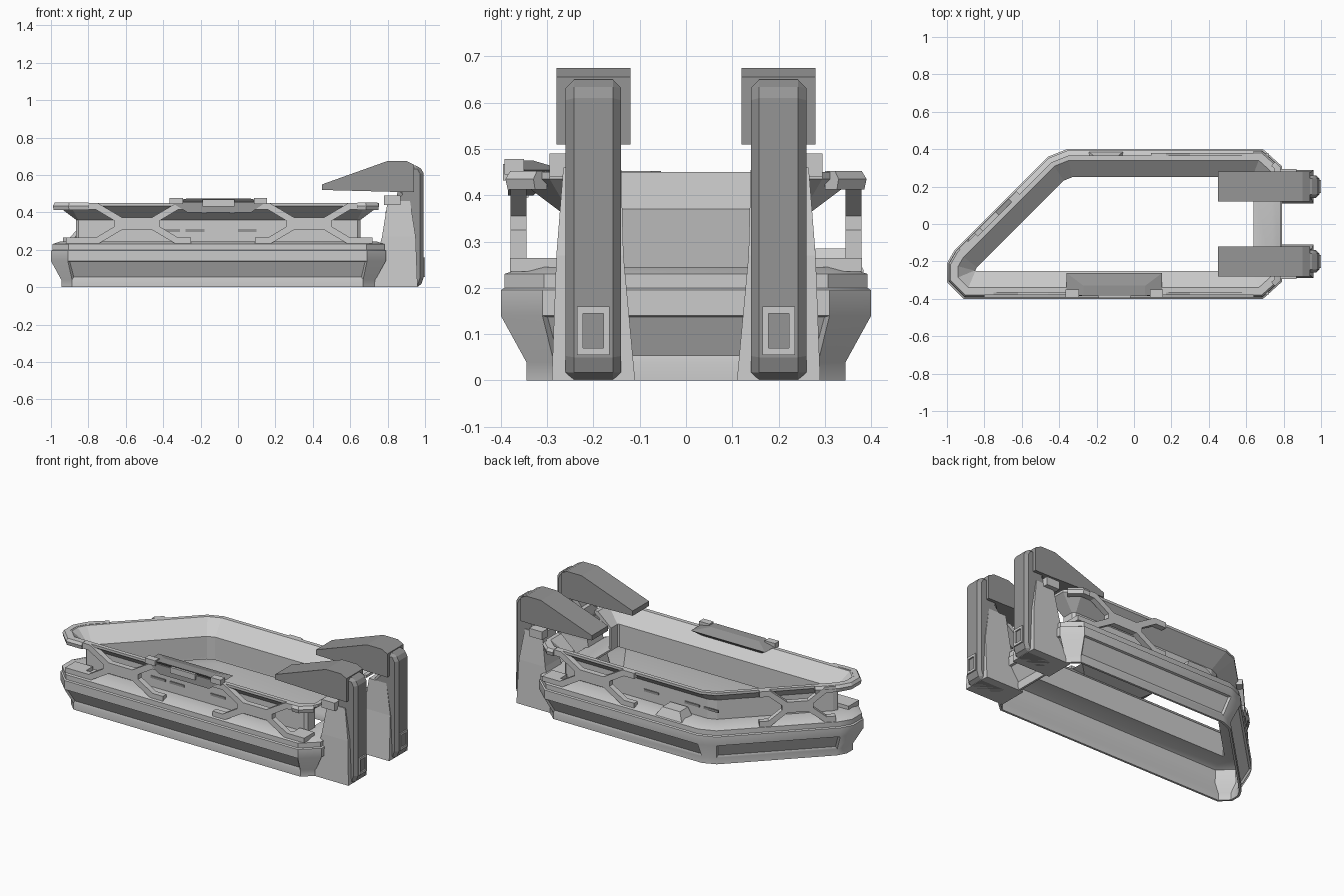
import bpy, bmesh
from mathutils import Vector, Matrix

if "Cube" in bpy.data.objects:
    bpy.data.objects.remove(bpy.data.objects["Cube"])

# Plan outline (counter-clockwise, outer edge)
RING = [(0.69, -0.40), (0.79, -0.31), (0.79, 0.31), (0.69, 0.40), (-0.36, 0.40),
        (-0.46, 0.36), (-0.96, -0.14), (-1.0, -0.21), (-1.0, -0.31), (-0.91, -0.40)]
OPEN = [(0.79, 0.18)] + RING[2:] + RING[:2] + [(0.79, -0.18)]


def grey(name, v):
    m = bpy.data.materials.new(name)
    m.diffuse_color = (v, v, v, 1)
    m.use_nodes = True
    m.node_tree.nodes["Principled BSDF"].inputs["Base Color"].default_value = m.diffuse_color
    return m


BODY, DARK = grey("body_grey", 0.55), grey("dark_grey", 0.3)


def finish(name, bm, mat=None):
    bmesh.ops.recalc_face_normals(bm, faces=bm.faces)
    me = bpy.data.meshes.new(name)
    bm.to_mesh(me)
    bm.free()
    me.materials.append(mat or BODY)
    ob = bpy.data.objects.new(name, me)
    bpy.context.collection.objects.link(ob)
    return ob


def smooth(ob, angle):
    bpy.ops.object.select_all(action='DESELECT')
    ob.select_set(True)
    bpy.context.view_layer.objects.active = ob
    bpy.ops.object.shade_smooth_by_angle(angle=angle)


def offset(path, closed, d):
    """Mitred inward offset of a plan path."""
    pts = [Vector(p) for p in path]
    n, out = len(pts), []
    for i, p in enumerate(pts):
        norms = []
        for a, b in ((i - 1, i), (i, i + 1)):
            if closed or (a >= 0 and b < n):
                e = (pts[b % n] - pts[a % n]).normalized()
                norms.append(Vector((-e.y, e.x)))
        m = (norms[0] + norms[-1]).normalized()
        out.append(p + m * (d / m.dot(norms[0])))
    return out


def sweep(name, path, closed, profile, panel=None):
    """Sweep a closed (inset, height) profile; optionally recess one strip."""
    bm = bmesh.new()
    rows = [[bm.verts.new((p.x, p.y, z)) for p in offset(path, closed, d)] for d, z in profile]
    n, k = len(path), len(profile)
    strip = []
    for j in range(k):
        r, s = rows[j], rows[(j + 1) % k]
        for i in range(n if closed else n - 1):
            f = bm.faces.new((r[i], r[(i + 1) % n], s[(i + 1) % n], s[i]))
            if j == panel and (r[i].co - r[(i + 1) % n].co).length > 0.4:
                strip.append(f)
    if not closed:
        for i in (0, n - 1):
            bm.faces.new([r[i] for r in rows])
    bmesh.ops.recalc_face_normals(bm, faces=bm.faces)
    if strip:
        bmesh.ops.inset_individual(bm, faces=strip, thickness=0.014, depth=-0.01)
    return finish(name, bm)


def prism(name, pts, depth, matrix, bevel=0, mat=None):
    """Extrude a (u, z) outline by +-depth/2 along local y, placed by matrix."""
    bm = bmesh.new()
    a = [bm.verts.new((u, -depth / 2, z)) for u, z in pts]
    b = [bm.verts.new((u, depth / 2, z)) for u, z in pts]
    bm.faces.new(a)
    bm.faces.new(b[::-1])
    for i in range(len(pts)):
        j = (i + 1) % len(pts)
        bm.faces.new((a[i], b[i], b[j], a[j]))
    bm.transform(matrix)
    ob = finish(name, bm, mat)
    if bevel:
        m = ob.modifiers.new("edge", "BEVEL")
        m.width, m.segments = bevel, 1
    return ob


def frustum(name, lo, hi, z0, z1, mat=None):
    """Block with different (x0, x1, y0, y1) rectangles at bottom and top."""
    bm = bmesh.new()
    v = [bm.verts.new((x, y, z)) for (x0, x1, y0, y1), z in ((lo, z0), (hi, z1))
         for x, y in ((x0, y0), (x1, y0), (x1, y1), (x0, y1))]
    for f in ((3, 2, 1, 0), (4, 5, 6, 7), (0, 1, 5, 4), (1, 2, 6, 5), (2, 3, 7, 6), (3, 0, 4, 7)):
        bm.faces.new([v[i] for i in f])
    return finish(name, bm, mat)


def box(name, x0, x1, y0, y1, z0, z1, mat=None):
    return frustum(name, (x0, x1, y0, y1), (x0, x1, y0, y1), z0, z1, mat)


# Lower ring: a hollow shell, open underneath, with recessed panels
ring = sweep("lower_ring", RING, True,
             [(0.055, 0), (0.055, 0.04), (0, 0.14), (0, 0.195), (0.008, 0.2), (0.008, 0.23),
              (0.05, 0.245), (0.15, 0.24), (0.15, 0.228), (0.05, 0.23), (0.022, 0.218),
              (0.015, 0.14), (0.068, 0.045), (0.068, 0)], panel=1)
smooth(ring, 0.6)

# Upper wall with flared top, open at the pillar end
sweep("upper_wall", OPEN, False,
      [(0.135, 0.235), (0.135, 0.36), (0.035, 0.435), (0.035, 0.45), (0.06, 0.45),
       (0.15, 0.37), (0.15, 0.235)])

# Top rails, only at the ends
RAIL = [(0.015, 0.412), (0.01, 0.435), (0.02, 0.452), (0.05, 0.452), (0.05, 0.412)]
sweep("left_rail", [(-0.86, -0.04)] + RING[6:] + [(-0.80, -0.40)], False, RAIL)
sweep("right_front_rail", [(0.64, -0.40), (0.69, -0.40), (0.76, -0.337)], False, RAIL)
sweep("right_back_rail", [(0.76, 0.337), (0.69, 0.40), (0.64, 0.40)], False, RAIL)

# Crossed braces
Q = [(0.08, 0.033), (0.21, 0.11), (0.29, 0.11), (0.29, 0.075), (0.22, 0.075), (0.12, 0.015)]
CROSS = (Q + [(u, -z) for u, z in Q[::-1]] + [(-u, -z) for u, z in Q]
         + [(-u, z) for u, z in Q[::-1]])


def brace(x, y, angle, scale=1.0):
    m = Matrix.Translation((x, y, 0.34)) @ Matrix.Rotation(angle, 4, 'Z')
    prism("cross_brace", [(u * scale, z) for u, z in CROSS], 0.035, m)


brace(-0.54, -0.362, 0)
brace(0.38, -0.362, 0)
brace(0.38, 0.362, 0)
brace(-0.77, 0.01, 0.785, 0.75)

# Lower rail feet beside the braces
for x0, x1 in ((-0.92, -0.80), (0.62, 0.72)):
    box("rail_foot", x0, x1, -0.38, -0.28, 0.235, 0.265)
box("rail_foot_back", 0.62, 0.72, 0.28, 0.38, 0.235, 0.265)

# Front centre console: tapered plate, visor and side lugs
frustum("console_plate", (-0.27, 0.07, -0.385, -0.33), (-0.36, 0.15, -0.38, -0.262),
        0.40, 0.455, DARK)
frustum("console_top", (-0.36, 0.15, -0.37, -0.262), (-0.27, 0.06, -0.385, -0.33),
        0.455, 0.475, DARK)
box("console_visor", -0.19, -0.02, -0.395, -0.33, 0.432, 0.468)
for x in (-0.33, 0.12):
    box("console_lug", x - 0.035, x + 0.035, -0.392, -0.35, 0.445, 0.478)
for x in (-0.18, -0.03):
    box("console_post", x - 0.015, x + 0.015, -0.375, -0.34, 0.395, 0.44)

# Thin vents on the upper wall, and a block on the back ledge
for x in (-0.36, -0.23, 0.05):
    for y in (-0.267, 0.267):
        box("wall_vent", x - 0.05, x + 0.05, y - 0.004, y + 0.004, 0.296, 0.31, DARK)
frustum("back_ledge_block", (-0.24, -0.06, 0.28, 0.385), (-0.21, -0.09, 0.28, 0.36), 0.235, 0.285)

# Twin pillars with overhanging hoods
COLUMN = [(0.78, 0), (0.975, 0), (0.992, 0.05), (0.992, 0.61), (0.97, 0.65), (0.82, 0.65),
          (0.86, 0.5), (0.79, 0.42), (0.78, 0.25)]
HOOD = [(0.45, 0.52), (0.45, 0.55), (0.80, 0.675), (0.90, 0.675), (0.94, 0.655), (0.94, 0.51),
        (0.83, 0.51)]
for s in (-1, 1):
    def span(a, b):
        return tuple(sorted((s * a, s * b)))

    place = Matrix.Translation((0, s * 0.2, 0))
    prism("pillar_column", COLUMN, 0.12, place, 0.018, DARK)
    prism("pillar_hood", HOOD, 0.16, place, 0, DARK)
    frustum("pillar_skirt", (0.70, 0.96, *span(0.11, 0.29)), (0.77, 0.95, *span(0.135, 0.28)),
            0, 0.27)
    frustum("pillar_shoulder", (0.77, 0.95, *span(0.135, 0.28)), (0.80, 0.92, *span(0.14, 0.265)),
            0.27, 0.46)
    box("pillar_bracket", 0.78, 0.87, *span(0.24, 0.295), 0.44, 0.49)
    # Framed socket on the outer face
    for z0, z1 in ((0.055, 0.07), (0.145, 0.16)):
        box("socket_frame", 0.975, 1.0, *span(0.165, 0.235), z0, z1)
    for a, b in ((0.165, 0.178), (0.222, 0.235)):
        box("socket_frame", 0.975, 1.0, *span(a, b), 0.055, 0.16)
